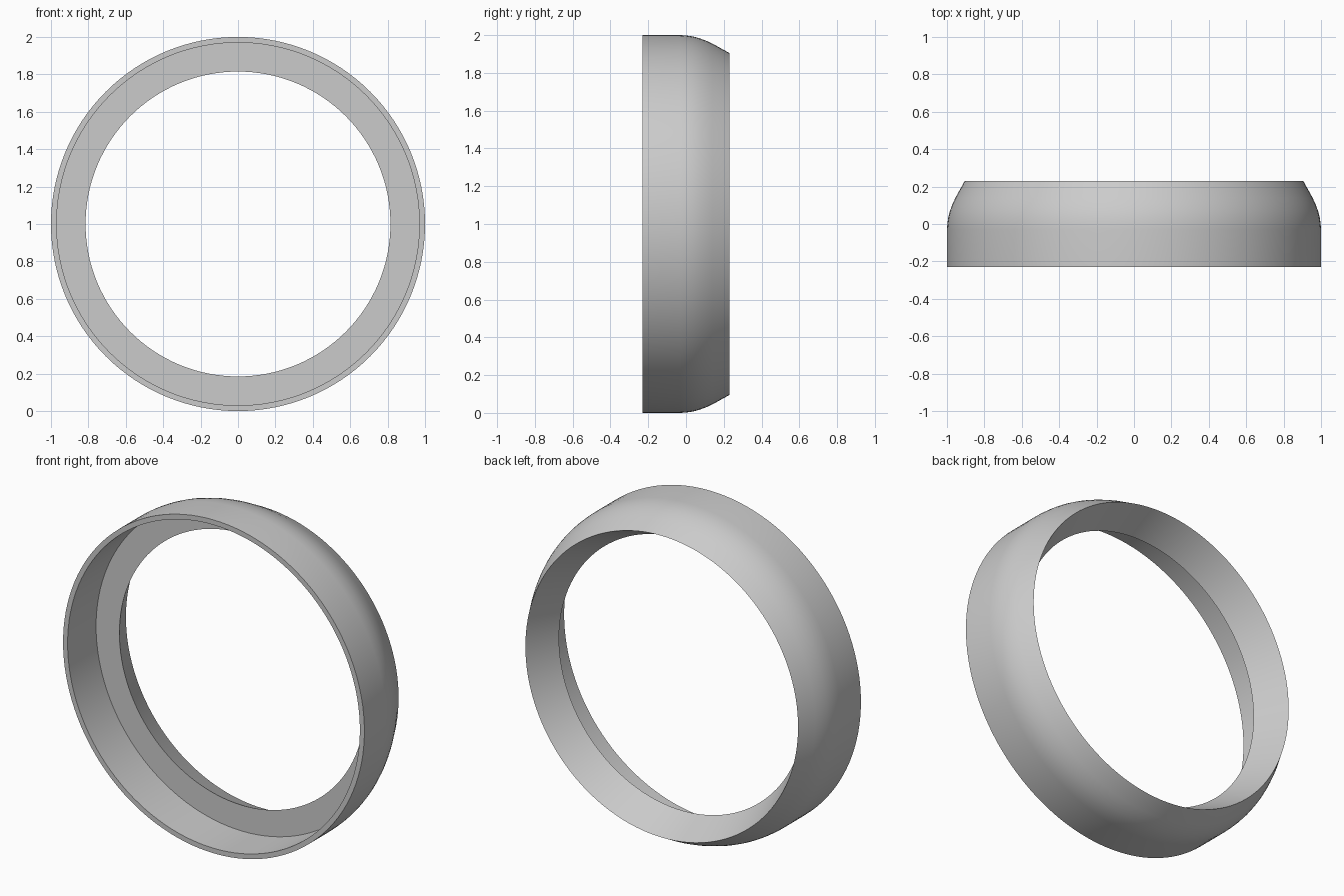
import bpy
import bmesh
import math
from mathutils import Vector

cube = bpy.data.objects.get("Cube")
if cube:
    bpy.data.objects.remove(cube, do_unlink=True)

SEGMENTS = 128

# Plain grey finish
grey = bpy.data.materials.new("plain_grey")
grey.use_nodes = True
colour = (0.6, 0.6, 0.6, 1.0)
grey.diffuse_color = colour
grey.node_tree.nodes["Principled BSDF"].inputs["Base Color"].default_value = colour

# Closed cross-section as (radius, y)
profile = [
    # Outer wall, rounding in towards the sharp back edge
    (1.0, -0.23), (1.0, -0.03), (0.998, 0.0), (0.993, 0.035),
    (0.984, 0.07), (0.971, 0.105), (0.955, 0.14), (0.905, 0.23),
    # Flared rear opening, flat inner ledge and front recess
    (0.815, 0.04), (0.97, 0.04), (0.97, -0.23),
]


def lathe(name, points, centre, material):
    """Revolve a closed cross-section about the y axis through centre."""
    bm = bmesh.new()
    verts = [bm.verts.new(centre + Vector((r, y, 0))) for r, y in points]
    edges = [bm.edges.new((v, verts[i - 1])) for i, v in enumerate(verts)]
    bmesh.ops.spin(bm, geom=verts + edges, cent=centre, axis=(0, 1, 0),
                   angle=math.tau, steps=SEGMENTS, use_merge=True)
    bmesh.ops.remove_doubles(bm, verts=bm.verts, dist=1e-5)
    bmesh.ops.recalc_face_normals(bm, faces=bm.faces)
    mesh = bpy.data.meshes.new(name)
    bm.to_mesh(mesh)
    bm.free()
    mesh.materials.append(material)
    obj = bpy.data.objects.new(name, mesh)
    bpy.context.collection.objects.link(obj)
    return obj


# Stepped ring standing upright
ring = lathe("bezel_ring", profile, Vector((0, 0, 1)), grey)
bpy.ops.object.select_all(action="DESELECT")
ring.select_set(True)
bpy.context.view_layer.objects.active = ring
bpy.ops.object.shade_smooth_by_angle(angle=math.radians(30))
